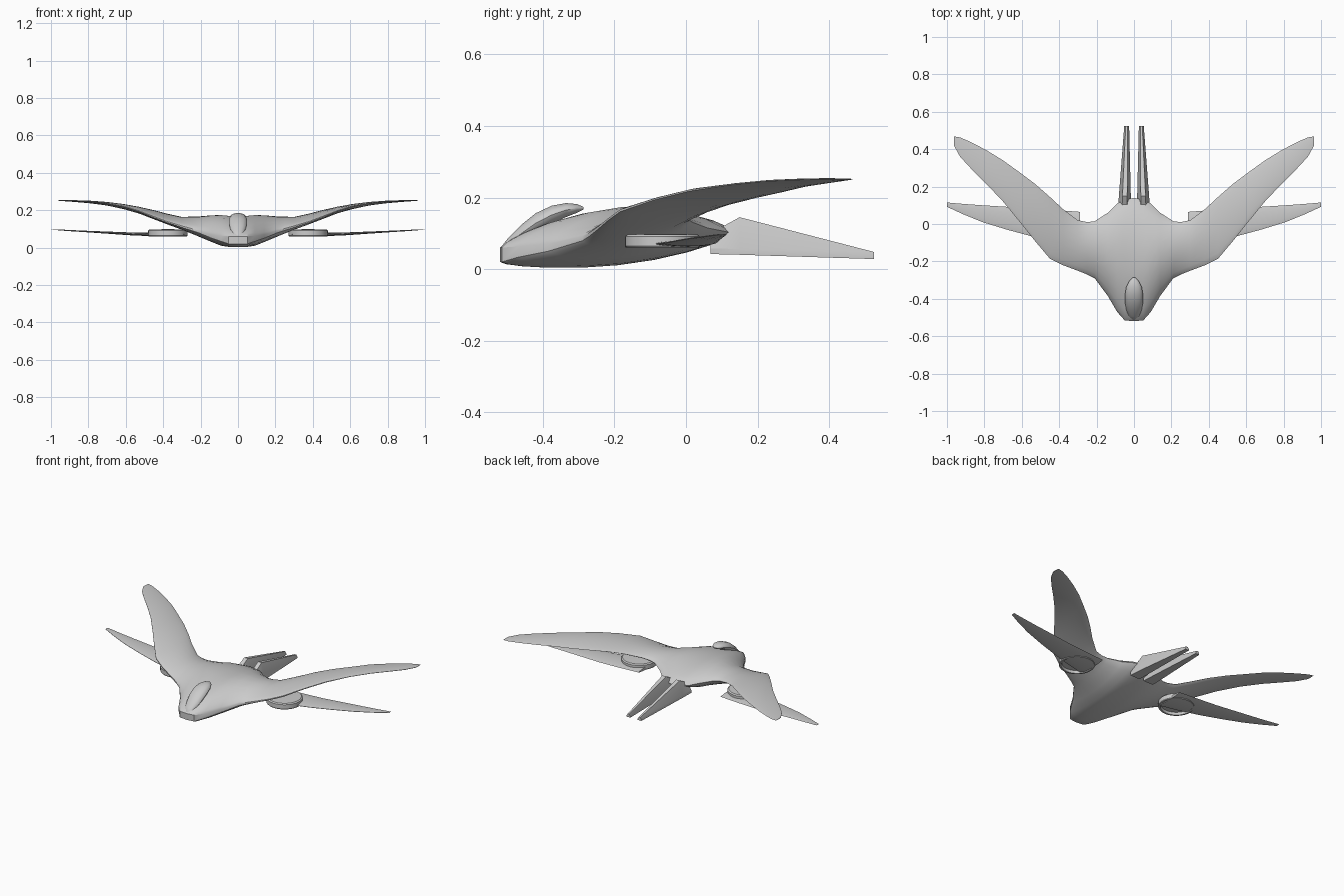
import bpy, bmesh
from math import sin, cos, pi, radians


def make(name, bm, angle=30):
    bmesh.ops.recalc_face_normals(bm, faces=bm.faces)
    me = bpy.data.meshes.new(name)
    bm.to_mesh(me)
    bm.free()
    for p in me.polygons:
        p.use_smooth = True
    me.set_sharp_from_angle(angle=radians(angle))
    ob = bpy.data.objects.new(name, me)
    bpy.context.collection.objects.link(ob)
    return ob


def loft(name, rings, angle=30):
    """Skin a list of equal-length point rings and cap both ends."""
    bm = bmesh.new()
    vs = [[bm.verts.new(p) for p in r] for r in rings]
    n = len(vs[0])
    for a, b in zip(vs, vs[1:]):
        for i in range(n):
            j = (i + 1) % n
            bm.faces.new((a[i], a[j], b[j], b[i]))
    bm.faces.new(vs[0])
    bm.faces.new(vs[-1])
    return make(name, bm, angle)


def foil(x, y0, y1, z0, z1, top, bot, blunt, n=10):
    """Closed wing section at x from leading (y0, z0) to trailing (y1, z1) edge."""
    ts = [(1 - cos(pi * i / n)) / 2 for i in range(n + 1)]

    def pt(t, s, h):
        dz = h * max(0, sin(pi * t)) ** 0.7 + blunt * (1 - t) ** 4
        return (x, y0 + (y1 - y0) * t, z0 + (z1 - z0) * t + s * dz)
    return [pt(t, 1, top) for t in ts] + [pt(t, -1, bot) for t in ts[-2::-1]]


# Blended body and upper wing: x, y front/back, z front/back, bulge up/down, nose bluntness
half = [
    (0.00, -.52, .14, .04, .10, .097, .058, .020),
    (0.05, -.515, .13, .04, .10, .098, .058, .020),
    (0.09, -.47, .11, .048, .105, .096, .060, .015),
    (0.14, -.385, .06, .06, .115, .083, .052, .010),
    (0.21, -.29, .015, .085, .132, .055, .045, .006),
    (0.25, -.27, .01, .097, .138, .045, .038, .005),
    (0.30, -.25, .02, .112, .145, .033, .030, .004),
    (0.38, -.22, .08, .137, .17, .025, .025, .003),
    (0.45, -.185, .145, .163, .19, .021, .022, .003),
    (0.53, -.09, .215, .195, .205, .018, .017, .002),
    (0.61, .01, .275, .22, .217, .014, .013, .002),
    (0.70, .12, .34, .236, .232, .010, .009, .001),
    (0.79, .215, .395, .246, .24, .007, .006, .001),
    (0.87, .295, .437, .25, .246, .005, .004, .001),
    (0.93, .36, .463, .252, .25, .003, .003, .001),
    (0.963, .42, .468, .252, .252, .001, .001, .001),
]
stations = [(-s[0],) + s[1:] for s in half[:0:-1]] + half
loft("body_and_upper_wings", [foil(*s) for s in stations])

# Canopy: y, half width, z bottom, z top
canopy = [(-.517, .010, .045, .062), (-.495, .028, .055, .09), (-.46, .041, .075, .125),
          (-.42, .048, .10, .157), (-.375, .048, .125, .178), (-.335, .041, .145, .185),
          (-.305, .026, .157, .182), (-.287, .008, .166, .174)]
loft("canopy", [[(w * cos(2 * pi * k / 14), y, (a + b) / 2 + (b - a) / 2 * sin(2 * pi * k / 14))
                 for k in range(14)] for y, w, a, b in canopy], 40)

# Tail spike sections: y, inner x, outer x, z bottom, shoulder z, ridge z
spike = [(.068, .015, .085, .042, .058, .10), (.15, .017, .081, .04, .056, .145),
         (.525, .026, .052, .028, .035, .048)]
# Lower wing sections: x, y front, y back, z, half thickness
lower = [(.29, -.13, .065, .07, .010), (.42, -.10, .075, .07, .009), (.55, -.065, .084, .072, .008),
         (.68, -.03, .092, .079, .006), (.81, .01, .10, .086, .004), (.92, .055, .108, .092, .003),
         (1.0, .092, .115, .097, .001)]
# Round pod outline: radius, z (recessed underside)
pod = [(.088, .076), (.092, .060), (.102, .060), (.105, .064), (.105, .091), (.098, .097), (.03, .098)]

for side, s in (("right", 1), ("left", -1)):
    rings = []
    for y, a, b, zb, zs, zt in spike:
        c, w = (a + b) / 2, (b - a) * .2
        rings.append([(s * x, y, z) for x, z in
                      ((a, zb), (b, zb), (b, zs), (c + w, zt), (c - w, zt), (a, zs))])
    loft("tail_spike_" + side, rings, 15)

    loft("lower_wing_" + side,
         [foil(s * x, y0, y1, z, z, h, h, .001, 6) for x, y0, y1, z, h in lower])

    loft("wing_pod_" + side,
         [[(s * .375 + r * cos(2 * pi * k / 32), -.066 + r * sin(2 * pi * k / 32), z)
           for k in range(32)] for r, z in pod])
